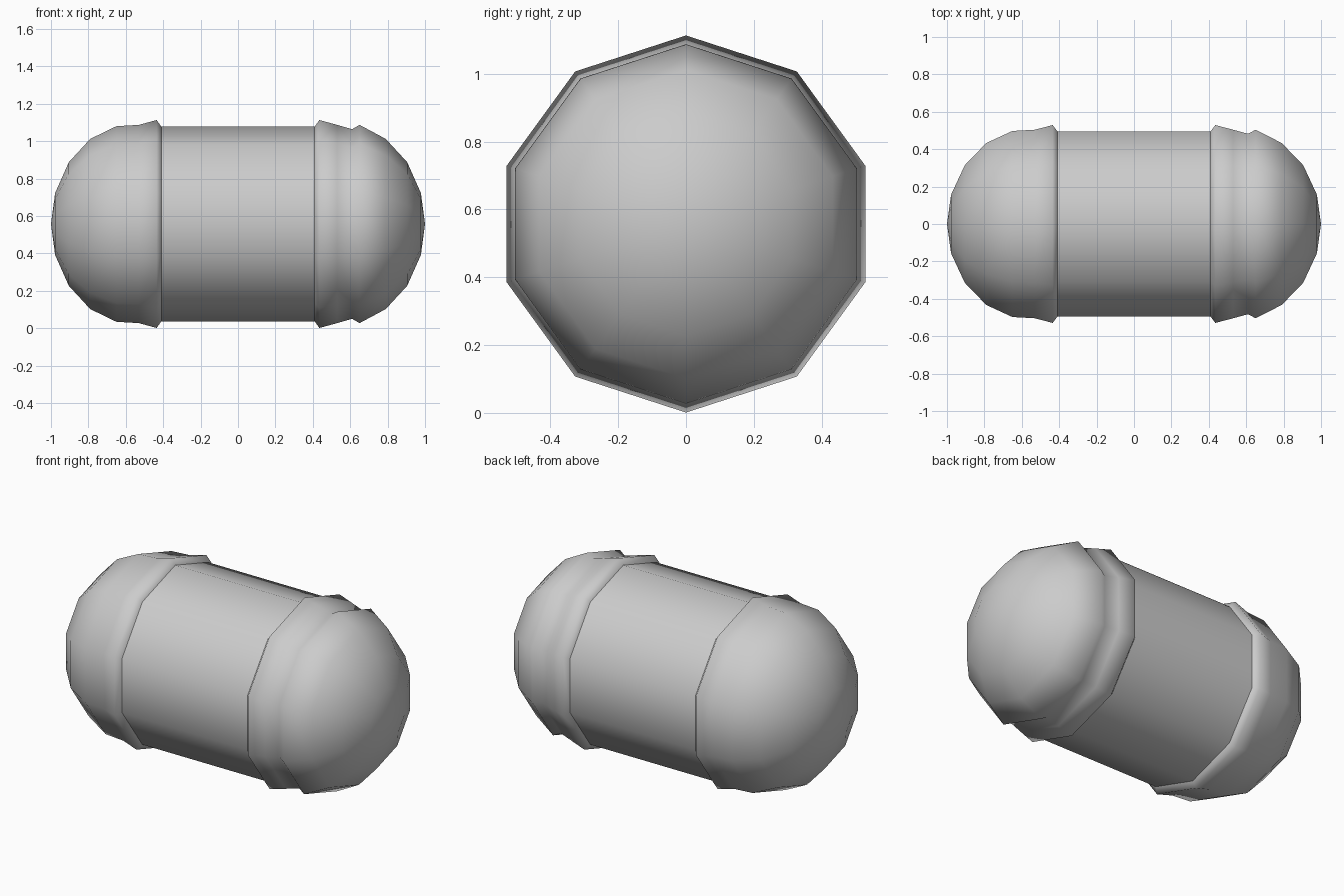
import bpy, bmesh, math

cube = bpy.data.objects.get("Cube")
if cube:
    bpy.data.objects.remove(cube, do_unlink=True)

SIDES = 10
AXIS_Z = 0.557

grey = bpy.data.materials.new("plain grey")
grey.use_nodes = True
colour = (0.6, 0.6, 0.6, 1)
grey.diffuse_color = colour
grey.node_tree.nodes["Principled BSDF"].inputs["Base Color"].default_value = colour


def revolve(name, profile):
    """Ten-sided lathe around the x axis; radius 0 makes a pole."""
    bm = bmesh.new()
    rings = []
    for x, r in profile:
        if r == 0:
            rings.append([bm.verts.new((x, 0, AXIS_Z))] * SIDES)
            continue
        ring = []
        for i in range(SIDES):
            a = math.tau * i / SIDES
            ring.append(bm.verts.new((x, r * math.sin(a), AXIS_Z + r * math.cos(a))))
        rings.append(ring)
    for a, b in zip(rings, rings[1:]):
        for i in range(SIDES):
            j = (i + 1) % SIDES
            bm.faces.new(list(dict.fromkeys((a[i], a[j], b[j], b[i]))))
    bmesh.ops.recalc_face_normals(bm, faces=bm.faces)
    # Open shells: make every face point away from the capsule's centre
    bm.normal_update()
    outward = sum(f.normal.y * f.calc_center_median().y for f in bm.faces)
    if outward < 0:
        bmesh.ops.reverse_faces(bm, faces=bm.faces)
    for f in bm.faces:
        f.smooth = True
    mesh = bpy.data.meshes.new(name)
    bm.to_mesh(mesh)
    bm.free()
    mesh.materials.append(grey)
    obj = bpy.data.objects.new(name, mesh)
    bpy.context.collection.objects.link(obj)
    return obj


# Rounded end from the pole outwards, and the raised collar beside the body
dome = [(1.0, 0), (0.978, 0.165), (0.905, 0.33), (0.79, 0.455)]
collar = [(0.53, 0.53), (0.435, 0.556), (0.41, 0.521)]

# Straight middle
revolve("body", [(-0.41, 0.521), (0.41, 0.521)])

# Left end in the model's own sense, with a groove between dome and collar
revolve("grooved_cap", dome + [(0.65, 0.53), (0.61, 0.507)] + collar)

# Opposite end, where dome and collar meet smoothly
plain = dome + [(0.65, 0.523)] + collar
revolve("plain_cap", [(-x, r) for x, r in plain])
